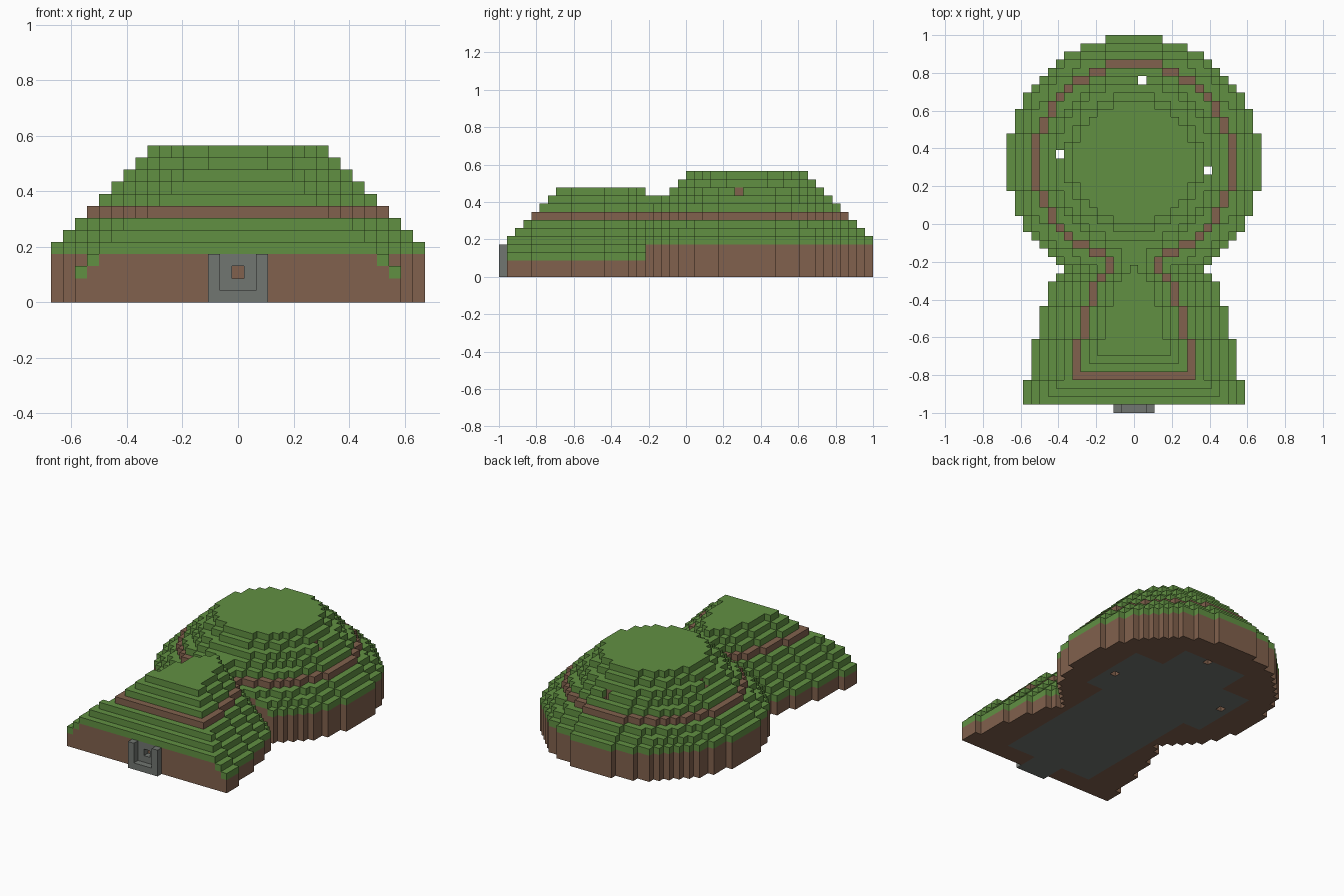
import bpy
import bmesh
import math
from mathutils import Vector

cube = bpy.data.objects.get("Cube")
if cube:
    bpy.data.objects.remove(cube, do_unlink=True)

S = 2 / 46                    # block size
NECK = 18                     # first row of the round mound
CENTRE = 30                   # centre row of the round mound
GRASS, EARTH, STONE = 0, 1, 2


def material(name, rgb):
    m = bpy.data.materials.new(name)
    m.use_nodes = True
    colour = (*rgb, 1)
    m.diffuse_color = colour
    bsdf = m.node_tree.nodes["Principled BSDF"]
    bsdf.inputs["Base Color"].default_value = colour
    bsdf.inputs["Roughness"].default_value = 1
    return m


MATS = [material("grass green", (0.120, 0.280, 0.055)),
        material("earth brown", (0.220, 0.120, 0.074)),
        material("stone grey", (0.165, 0.180, 0.165))]


# Heights of the round rear mound and the flared front terrace, in blocks
def mound_height(i, j):
    d = math.hypot(i, j - CENTRE)
    if j < NECK or d > 15.5:
        return 0
    return min(13, 5 + math.floor(15.5 - d))


def terrace_height(i, j):
    if not 1 <= j <= 22:
        return 0
    half = 8 + sum(j < step for step in (4, 9, 13, 16, 17))
    inside = half - abs(i)
    if inside < 0:
        return 0
    return min(3 + inside, j + 4, 11 if j < NECK else 10)


def column_height(i, j):
    m = mound_height(i, j)
    if j >= NECK and m == 0:
        return 0
    return max(m, terrace_height(i, j))


# Fill the ground with blocks: turf on top, earth below, an earth path at level 8
blocks = {}
for i in range(-15, 16):
    for j in range(1, 46):
        h = column_height(i, j)
        for k in range(1, h + 1):
            blocks[i, j, k] = GRASS if k == h and k != 8 else EARTH

# Open shafts through the mound
for i, j in ((9, 29), (1, 40), (-9, 31)):
    for k in range(1, 14):
        blocks.pop((i, j, k), None)

# Stone doorway wall with a small niche
for i in (-1, 0, 1):
    for k in range(1, 5):
        blocks[i, 1, k] = STONE
del blocks[0, 1, 3]

# Gate posts and sill
gate = {(i, 0, k) for i in (-2, 2) for k in range(1, 5)}
gate |= {(i, 0, 1) for i in (-1, 0, 1)}
for cell in gate:
    blocks[cell] = STONE


# Stone floor of the chambers, seen on the underside
def is_floor(i, j):
    passage = abs(i) <= 7 and 4 <= j <= 26
    room = abs(i) <= 10 and 25 <= j <= 35
    alcove = abs(i) <= 5 and 35 <= j <= 40
    entry = abs(i) <= 2 and j < 4
    return passage or room or alcove or entry


DIRECTIONS = [Vector(d) for d in ((1, 0, 0), (-1, 0, 0), (0, 1, 0),
                                  (0, -1, 0), (0, 0, 1), (0, 0, -1))]


# Draw only the exposed faces of a group of blocks
def build(name, cells):
    bm = bmesh.new()
    for i, j, k in cells:
        centre = Vector((i, j - 22.5, k - 0.5))
        for n in DIRECTIONS:
            if (i + int(n.x), j + int(n.y), k + int(n.z)) in blocks:
                continue
            u = Vector((n.y, n.z, n.x)) / 2
            v = n.cross(u)
            mid = centre + n / 2
            corners = (mid - u - v, mid + u - v, mid + u + v, mid - u + v)
            face = bm.faces.new([bm.verts.new(c * S) for c in corners])
            face.material_index = blocks[i, j, k]
            if n.z < 0 and k == 1:
                face.material_index = STONE if is_floor(i, j) else EARTH
    bmesh.ops.remove_doubles(bm, verts=bm.verts, dist=S / 100)
    mesh = bpy.data.meshes.new(name)
    bm.to_mesh(mesh)
    bm.free()
    for m in MATS:
        mesh.materials.append(m)
    bpy.context.collection.objects.link(bpy.data.objects.new(name, mesh))


build("rear_mound", [c for c in blocks if c[1] >= NECK])
build("front_terrace", [c for c in blocks if 1 <= c[1] < NECK])
build("stone_gate", gate)
